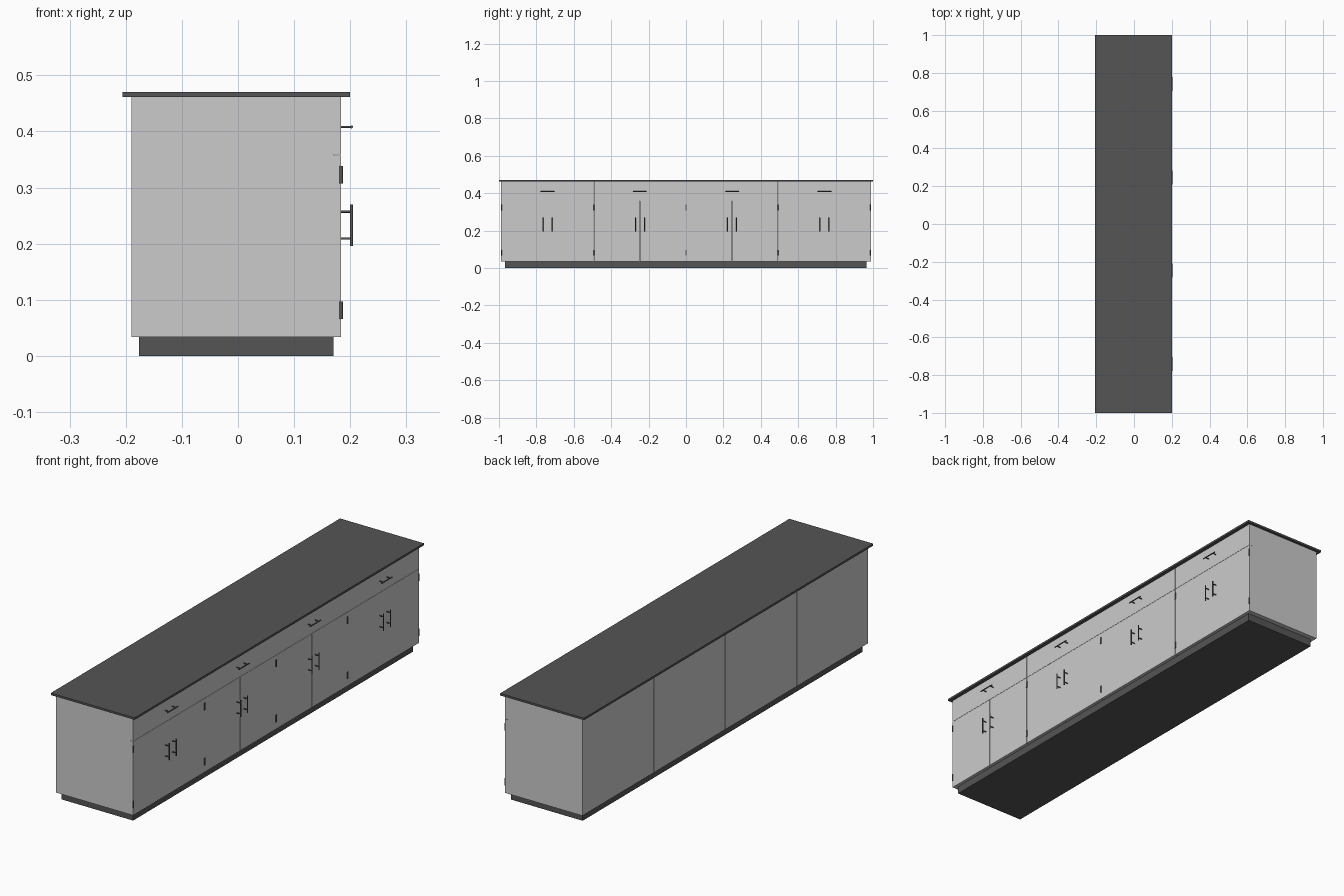
import bpy, math

if "Cube" in bpy.data.objects:
    bpy.data.objects.remove(bpy.data.objects["Cube"])

dark = bpy.data.materials.new("dark_grey")
dark.diffuse_color = (0.09, 0.09, 0.09, 1)
dark.use_nodes = True
dark.node_tree.nodes["Principled BSDF"].inputs["Base Color"].default_value = dark.diffuse_color


def box(name, lo, hi, mat=None):
    size = [b - a for a, b in zip(lo, hi)]
    bpy.ops.mesh.primitive_cube_add(size=1, location=[(a + b) / 2 for a, b in zip(lo, hi)])
    ob = bpy.context.object
    ob.name = name
    ob.scale = size
    bpy.ops.object.transform_apply(location=False, rotation=False, scale=True)
    if mat:
        ob.data.materials.append(mat)
    return ob


def rod(name, centre, length, radius, axis):
    rot = {"x": (0, math.pi / 2, 0), "y": (math.pi / 2, 0, 0), "z": (0, 0, 0)}[axis]
    bpy.ops.mesh.primitive_cylinder_add(vertices=16, radius=radius, depth=length,
                                        location=centre, rotation=rot)
    ob = bpy.context.object
    ob.name = name
    bpy.ops.object.shade_smooth_by_angle(angle=math.radians(40))
    ob.data.materials.append(dark)
    return ob


def handle(name, y, z, axis):
    # bar on two short posts
    rod(name + "_bar", (0.2024, y, z), 0.074, 0.0026, axis)
    for s in (-0.024, 0.024):
        py, pz = (y + s, z) if axis == "y" else (y, z + s)
        rod(name + "_post", (0.193, py, pz), 0.02, 0.002, "x")


BACK, FRONT, DOOR_X = -0.19, 0.184, 0.170
BOTTOM, SPLIT, TOP = 0.034, 0.358, 0.461
W, GAP = 0.494, 0.001

# countertop and plinth
box("countertop", (-0.206, -1, TOP), (0.2, 1, 0.47), dark)
box("plinth", (-0.176, -0.968, 0), (0.17, 0.966, BOTTOM), dark)

# four cabinets, each with one drawer above a pair of doors
for i in range(4):
    y0 = -2 * W + i * W
    y1 = y0 + W
    mid = (y0 + y1) / 2
    a = y0 + (GAP if i > 0 else 0)
    b = y1 - (GAP if i < 3 else 0)
    box("carcass", (BACK, a, BOTTOM), (DOOR_X, b, TOP))
    box("drawer_front", (DOOR_X, a, SPLIT + GAP / 2), (FRONT, b, TOP))
    box("left_door", (DOOR_X, a, BOTTOM), (FRONT, mid - GAP / 2, SPLIT - GAP / 2))
    box("right_door", (DOOR_X, mid + GAP / 2, BOTTOM), (FRONT, b, SPLIT - GAP / 2))

    # handles
    handle("drawer_handle", mid, 0.408, "y")
    for s in (-0.024, 0.024):
        handle("door_handle", mid + s, 0.233, "z")

    # hinge barrels at the outer door edges
    for y in (y0 + 0.001, y1 - 0.001):
        for z in (0.0815, 0.3225):
            rod("hinge", (FRONT, y, z), 0.031, 0.003, "z")
